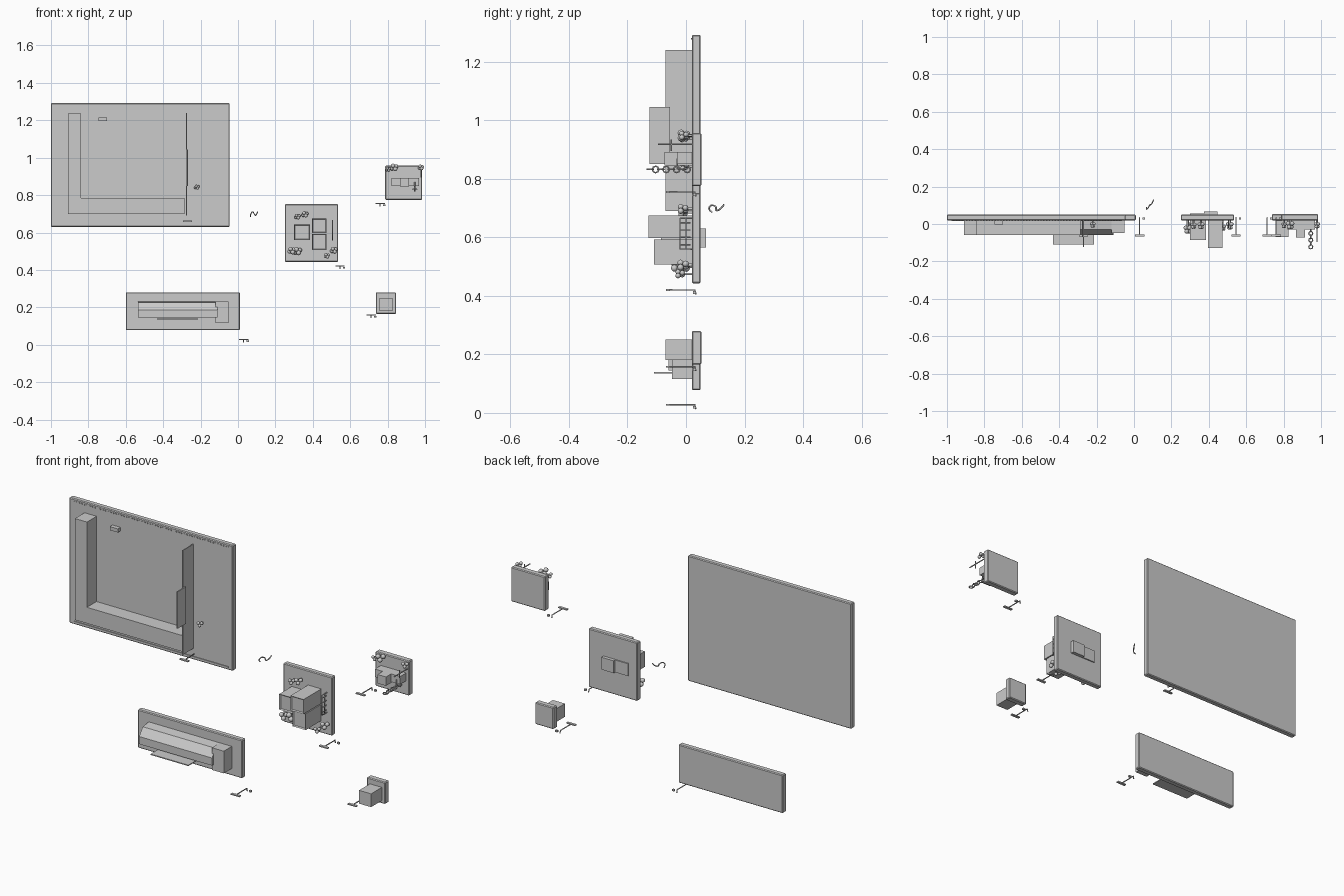
import bpy, bmesh, math
from mathutils import Vector


def finish(name, bm):
    bmesh.ops.recalc_face_normals(bm, faces=bm.faces)
    me = bpy.data.meshes.new(name)
    bm.to_mesh(me)
    bm.free()
    ob = bpy.data.objects.new(name, me)
    bpy.context.collection.objects.link(ob)
    return ob


def box(name, x0, x1, y0, y1, z0, z1, bevel=0, frame=0):
    bm = bmesh.new()
    bmesh.ops.create_cube(bm, size=1)
    for v in bm.verts:
        v.co = Vector((x1 if v.co.x > 0 else x0,
                       y1 if v.co.y > 0 else y0,
                       z1 if v.co.z > 0 else z0))
    if frame:
        front = min(bm.faces, key=lambda f: f.calc_center_median().y)
        bmesh.ops.inset_region(bm, faces=[front], thickness=frame, depth=-0.006)
    ob = finish(name, bm)
    if bevel:
        m = ob.modifiers.new("edge", 'BEVEL')
        m.width = bevel
        m.segments = 1
    return ob


def extrude_profile(name, pts, direction):
    bm = bmesh.new()
    face = bm.faces.new([bm.verts.new(p) for p in pts])
    res = bmesh.ops.extrude_face_region(bm, geom=[face])
    verts = [e for e in res["geom"] if isinstance(e, bmesh.types.BMVert)]
    bmesh.ops.translate(bm, verts=verts, vec=direction)
    return finish(name, bm)


def tube(name, pts, r, smooth=False):
    cu = bpy.data.curves.new(name, 'CURVE')
    cu.dimensions = '3D'
    cu.bevel_depth = r
    cu.bevel_resolution = 1
    cu.use_fill_caps = True
    sp = cu.splines.new('NURBS' if smooth else 'POLY')
    sp.points.add(len(pts) - 1)
    for p, co in zip(sp.points, pts):
        p.co = (*co, 1)
    if smooth:
        sp.use_endpoint_u = True
        sp.order_u = 3
    ob = bpy.data.objects.new(name, cu)
    bpy.context.collection.objects.link(ob)
    return ob


def ball_cluster(name, x, y, z, r, n=4):
    bm = bmesh.new()
    for i in range(n):
        a = 2 * math.pi * i / n + 0.5
        res = bmesh.ops.create_icosphere(bm, subdivisions=2, radius=r)
        off = Vector((x + r * math.cos(a), y + r * 0.8 * (-1) ** i, z + r * 0.8 * math.sin(a)))
        bmesh.ops.translate(bm, verts=res["verts"], vec=off)
    for f in bm.faces:
        f.smooth = True
    # stalk back to the panel
    finish(name, bm)
    tube(name + "_stalk", [(x, y, z), (x, 0.03, z)], r * 0.5)


def t_handle(name, x, z):
    tube(name + "_rod", [(x, -0.06, z), (x, 0.03, z), (x, 0.034, z - 0.015)], 0.003)
    box(name + "_grip", x - 0.025, x + 0.025, -0.068, -0.055, z - 0.003, z + 0.003)
    box(name + "_catch", x + 0.016, x + 0.028, 0.024, 0.034, z - 0.013, z - 0.004)


# wall panels: x0, x1, z0, z1, back y
panels = {
    "large_panel": (-1.0, -0.045, 0.63, 1.292, 0.05),
    "long_panel": (-0.6, 0.01, 0.078, 0.28, 0.05),
    "middle_panel": (0.25, 0.535, 0.443, 0.752, 0.05),
    "upper_panel": (0.787, 0.985, 0.775, 0.957, 0.053),
    "small_panel": (0.737, 0.845, 0.165, 0.28, 0.053),
}
for name, (x0, x1, z0, z1, yb) in panels.items():
    box(name, x0, x1, 0.02, yb, z0, z1, bevel=0.004)

# L-shaped duct on large panel
extrude_profile("l_duct", [(x, -0.06, z) for x, z in
                ((-0.91, 0.70), (-0.285, 0.70), (-0.285, 0.785),
                 (-0.84, 0.785), (-0.84, 1.235), (-0.91, 1.235))], (0, 0.085, 0))
# upright fins
box("upper_fin", -0.278, -0.273, -0.07, 0.022, 1.03, 1.24)
box("middle_fin", -0.272, -0.266, -0.124, -0.055, 0.85, 1.045)
box("middle_fin_base", -0.278, -0.273, -0.07, 0.022, 0.85, 1.03)
box("lower_fin", -0.278, -0.273, -0.07, 0.022, 0.69, 0.85)
# small fittings and edge strips of large panel
box("small_block", -0.747, -0.70, -0.002, 0.022, 1.195, 1.214)
box("bottom_strip", -0.975, -0.07, 0.016, 0.022, 0.641, 0.648)
for i in range(60):
    box("top_stud", -0.975 + i * 0.0153, -0.968 + i * 0.0153, 0.017, 0.022, 1.276, 1.281)
ball_cluster("large_panel_balls", -0.22, -0.005, 0.842, 0.008)

# long panel: sloped housing, end block, tray
extrude_profile("sloped_housing", [(-0.535, y, z) for y, z in
                ((0.022, 0.232), (-0.03, 0.225), (-0.06, 0.185), (-0.06, 0.145), (0.022, 0.145))],
                (0.425, 0, 0))
box("end_block", -0.12, -0.05, -0.047, 0.022, 0.115, 0.232)
box("tray", -0.433, -0.213, -0.11, 0.0, 0.134, 0.139)

# middle panel: front boxes, back boxes, side grab rail
box("left_box", 0.30, 0.385, -0.085, 0.022, 0.56, 0.642, frame=0.007)
box("top_box", 0.395, 0.472, -0.128, 0.022, 0.598, 0.675, frame=0.007)
box("bottom_box", 0.395, 0.472, -0.11, 0.022, 0.507, 0.593, frame=0.007)
box("back_box_deep", 0.375, 0.447, 0.048, 0.068, 0.565, 0.63)
box("back_box_shallow", 0.30, 0.375, 0.048, 0.056, 0.565, 0.63)
for y in (-0.02, 0.0):
    tube("grab_rail", [(0.505, 0.022, 0.56), (0.505, y, 0.56), (0.505, y, 0.665), (0.505, 0.022, 0.665)], 0.003)
for i in range(4):
    z = 0.575 + i * 0.025
    tube("grab_rung", [(0.505, -0.02, z), (0.505, 0.015, z)], 0.0025)
for x, y, z, r in ((0.318, -0.01, 0.685, 0.009), (0.358, -0.01, 0.697, 0.010),
                   (0.287, -0.03, 0.503, 0.012), (0.318, -0.01, 0.50, 0.013),
                   (0.475, -0.02, 0.475, 0.009), (0.512, -0.01, 0.505, 0.011)):
    ball_cluster("middle_panel_balls", x, y, z, r)

# upper panel: three joined boxes, balls, chain, side rod
box("upper_box_left", 0.82, 0.866, -0.03, 0.022, 0.85, 0.892)
box("upper_box_centre", 0.866, 0.915, -0.073, 0.022, 0.845, 0.892)
box("upper_box_right", 0.915, 0.968, -0.03, 0.022, 0.85, 0.892)
for x, z, r in ((0.802, 0.938, 0.008), (0.835, 0.948, 0.012), (0.978, 0.948, 0.009)):
    ball_cluster("upper_panel_balls", x, -0.007, z, r)
for i in range(8):
    y = -0.122 + i * 0.018
    pts = []
    for k in range(9):
        a = k * math.pi / 4
        c, s = 0.011 * math.cos(a), 0.011 * math.sin(a)
        pts.append((0.945, y + c, 0.832 + s) if i % 2 else (0.945 + s, y + c, 0.832))
    tube("chain_link", pts, 0.003)
tube("chain_hanger", [(0.945, -0.03, 0.832), (0.945, -0.03, 0.87)], 0.003)
tube("side_rod", [(0.978, -0.095, 0.918), (0.978, 0.022, 0.918)], 0.003)
tube("side_rod_bar", [(0.978, -0.05, 0.895), (0.978, -0.05, 0.935)], 0.003)

# cube on small panel
box("small_cube", 0.756, 0.826, -0.07, 0.022, 0.18, 0.25)

# T-shaped pull handles beside panels
for x, z in ((0.03, 0.028), (0.545, 0.42), (0.712, 0.158), (0.76, 0.755), (-0.27, 0.66)):
    t_handle("pull_handle", x, z)

# loose S-shaped hook
tube("s_hook", [(0.066, 0.09, 0.685), (0.066, 0.075, 0.695), (0.075, 0.085, 0.712),
                (0.085, 0.105, 0.705), (0.09, 0.10, 0.69), (0.10, 0.118, 0.695),
                (0.105, 0.13, 0.712)], 0.003, smooth=True)
